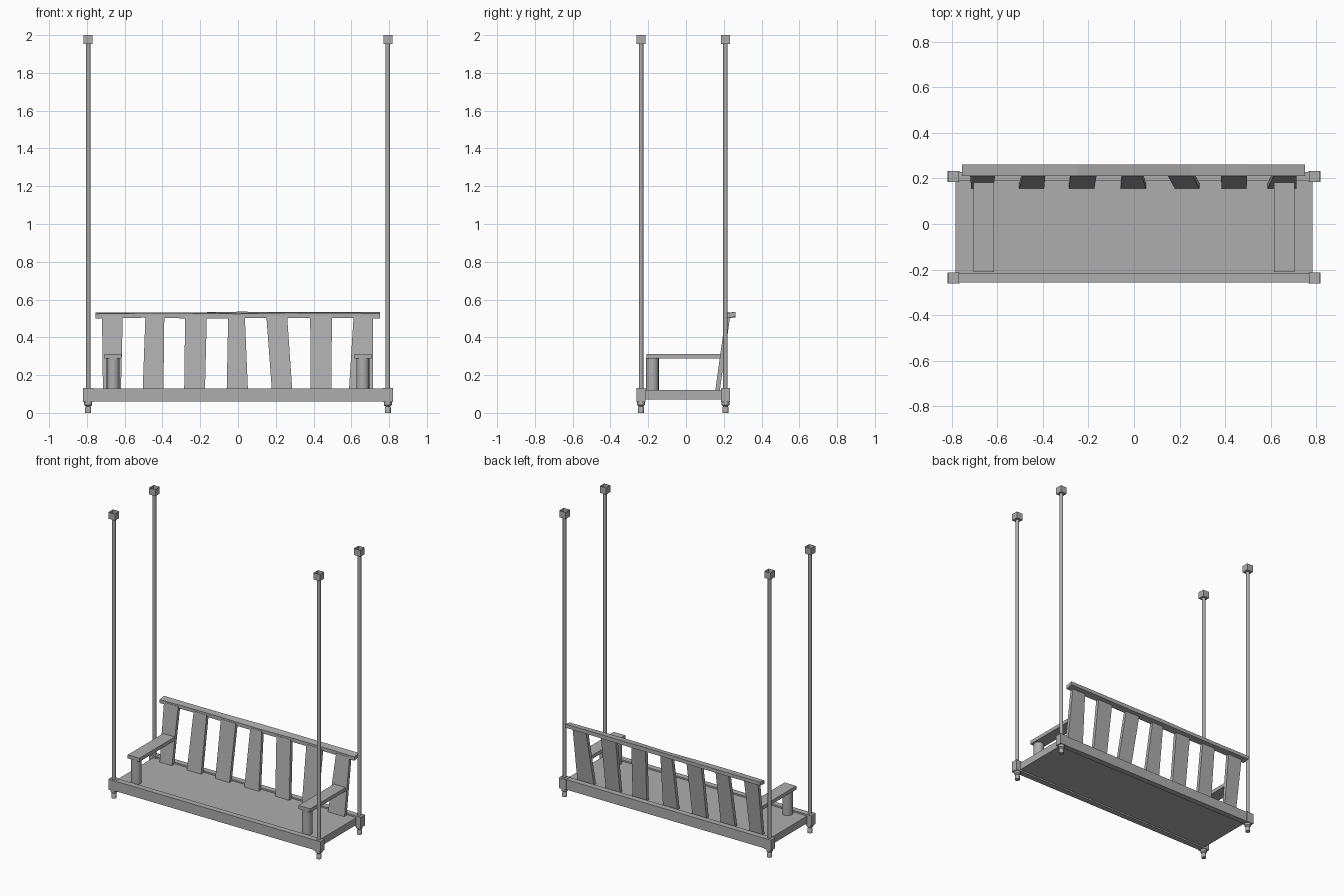
import bpy, bmesh, math, random
from mathutils import Vector

random.seed(4)
if "Cube" in bpy.data.objects:
    bpy.data.objects.remove(bpy.data.objects["Cube"])

grey = bpy.data.materials.new("plain_grey")
grey.use_nodes = True
COLOUR = (0.42, 0.42, 0.42, 1)
grey.diffuse_color = COLOUR
grey.node_tree.nodes["Principled BSDF"].inputs["Base Color"].default_value = COLOUR


def finish(name, bm):
    mesh = bpy.data.meshes.new(name)
    bm.to_mesh(mesh)
    bm.free()
    mesh.materials.append(grey)
    obj = bpy.data.objects.new(name, mesh)
    bpy.context.collection.objects.link(obj)
    return obj


def box(name, low, high, open_top=False, cuts=0, wobble=0):
    low, high = Vector(low), Vector(high)
    bm = bmesh.new()
    bmesh.ops.create_cube(bm, size=1)
    for v in bm.verts:
        v.co = (low + high) / 2 + v.co * (high - low)
    if open_top:
        top = [f for f in bm.faces if f.normal.z > 0.9]
        bmesh.ops.delete(bm, geom=top, context="FACES_ONLY")
    if cuts:
        # Hand-hewn unevenness along the length
        long_edges = [e for e in bm.edges
                      if abs(e.verts[0].co.x - e.verts[1].co.x) > 0.1]
        bmesh.ops.subdivide_edges(bm, edges=long_edges, cuts=cuts)
        for v in bm.verts:
            v.co.z += random.uniform(-wobble, wobble)
    return finish(name, bm)


def slat(name, bottom, top):
    # Leaning board whose two ends may have different x extents
    bm = bmesh.new()
    bmesh.ops.create_cube(bm, size=1)
    for v in bm.verts:
        ends, z, y = (top, 0.515, 0.222) if v.co.z > 0 else (bottom, 0.11, 0.166)
        v.co = (ends[0] if v.co.x < 0 else ends[1], y + v.co.y * 0.024, z)
    finish(name, bm)


def turned(name, x, y, profile, sides=12):
    # Round part from (radius, height) pairs
    bm = bmesh.new()
    rings = []
    for r, z in profile:
        rings.append([bm.verts.new((x + r * math.cos(a), y + r * math.sin(a), z))
                      for a in (2 * math.pi * i / sides for i in range(sides))])
    for a, b in zip(rings, rings[1:]):
        for i in range(sides):
            j = (i + 1) % sides
            bm.faces.new((a[i], a[j], b[j], b[i]))
    bm.faces.new(rings[0][::-1])
    bm.faces.new(rings[-1])
    obj = finish(name, bm)
    bpy.ops.object.select_all(action="DESELECT")
    obj.select_set(True)
    bpy.context.view_layer.objects.active = obj
    bpy.ops.object.shade_smooth_by_angle(angle=math.radians(40))


# Seat and long beams
FRONT, BACK, POLE_X, HALF = -0.238, 0.209, 0.793, 0.024
box("seat", (-0.785, -0.22, 0.07), (0.785, 0.195, 0.12))
for label, y in (("front", FRONT), ("back", BACK)):
    box(label + "_beam", (-0.78, y - 0.02, 0.06), (0.78, y + 0.02, 0.13))

    # Corner blocks, poles, open caps and feet
    for side, x in (("left", POLE_X), ("right", -POLE_X)):
        tag = label + "_" + side
        box(tag + "_corner_block", (x - HALF - 0.003, y - HALF, 0.058),
            (x + HALF + 0.003, y + HALF, 0.132))
        box(tag + "_cap", (x - HALF, y - HALF, 1.953),
            (x + HALF, y + HALF, 2.0), open_top=True)
        turned(tag + "_pole", x, y, [(0.012, 0.12), (0.012, 1.953)])
        turned(tag + "_foot", x, y, [(0.016, 0), (0.016, 0.028), (0.012, 0.034),
                                     (0.021, 0.042), (0.021, 0.06)])

# Armrests on round supports
for side, s in (("left", 1), ("right", -1)):
    x = s * 0.661
    box(side + "_armrest", (x - 0.045, -0.21, 0.287), (x + 0.045, 0.195, 0.312))
    turned(side + "_arm_support", x, -0.178, [(0.034, 0.115), (0.034, 0.29)], 16)

# Uneven back slats
SLATS = [((-0.715, -0.62), (-0.72, -0.61)), ((-0.505, -0.395), (-0.49, -0.39)),
         ((-0.285, -0.175), (-0.28, -0.165)), ((-0.06, 0.053), (-0.052, 0.036)),
         ((0.18, 0.288), (0.15, 0.26)), ((0.385, 0.495), (0.382, 0.497)),
         ((0.587, 0.715), (0.612, 0.715))]
for i, (bottom, top) in enumerate(SLATS):
    slat("back_slat_%d" % (i + 1), bottom, top)

# Top rail, tipped slightly like the back
rail = box("back_top_rail", (-0.755, 0.212, 0.505), (0.752, 0.262, 0.53),
           cuts=5, wobble=0.003)
for v in rail.data.vertices:
    v.co.z += (v.co.y - 0.237) * 0.12
